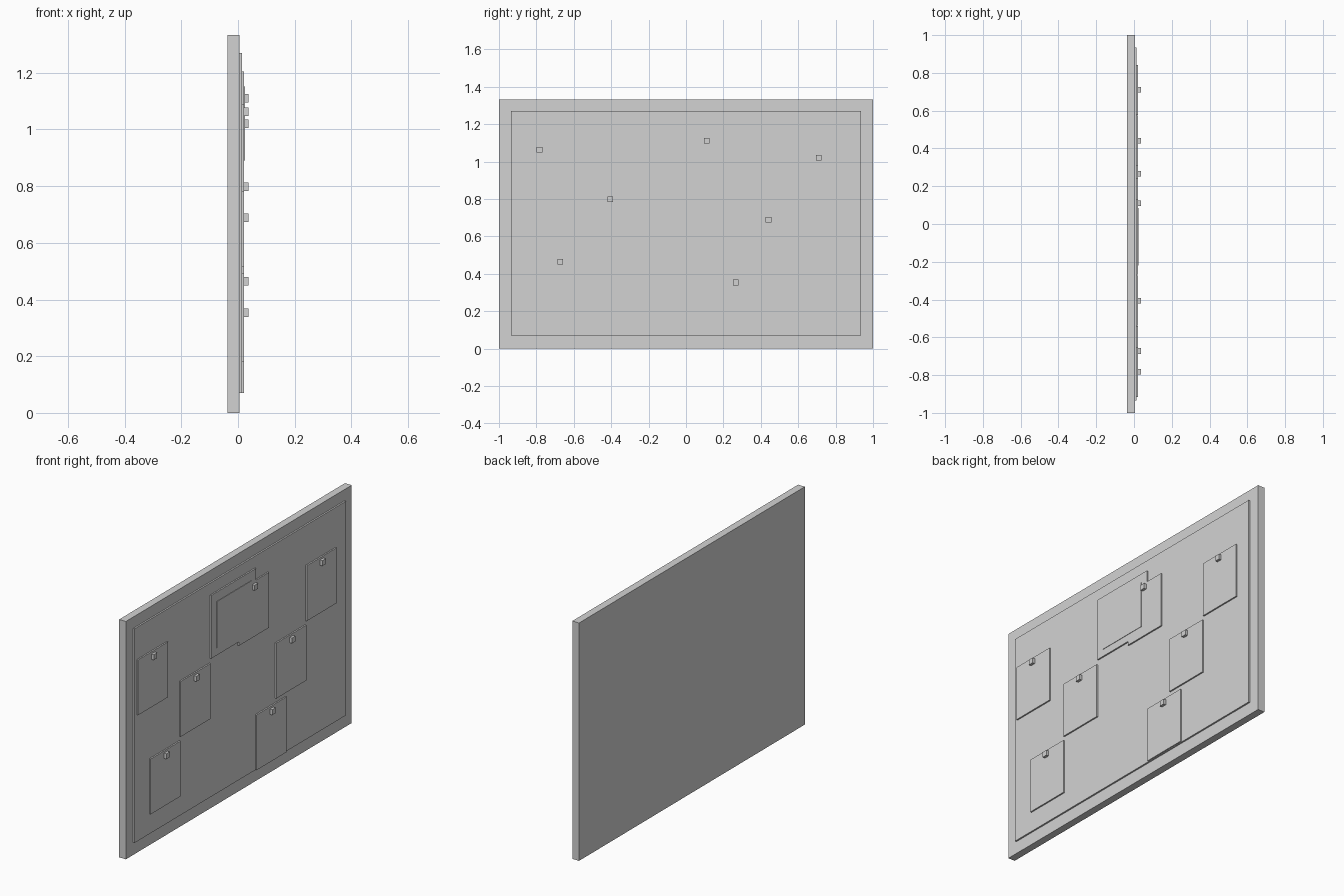
import bpy

old = bpy.data.objects.get("Cube")
if old:
    bpy.data.objects.remove(old, do_unlink=True)

# One plain grey for the whole board
grey = bpy.data.materials.new("light_grey")
grey.use_nodes = True
colour = (0.65, 0.65, 0.65, 1)
grey.diffuse_color = colour
grey.node_tree.nodes["Principled BSDF"].inputs["Base Color"].default_value = colour


def box(name, xs, ys, zs):
    """Axis-aligned box from its (low, high) limits."""
    spans = (xs, ys, zs)
    bpy.ops.mesh.primitive_cube_add(size=1, location=[sum(s) / 2 for s in spans])
    ob = bpy.context.object
    ob.name = name
    ob.scale = [s[1] - s[0] for s in spans]
    bpy.ops.object.transform_apply(location=False, rotation=False, scale=True)
    ob.data.materials.append(grey)
    return ob


BACK, BOARD, PANEL, PAPER, PIN = -0.037, 0.005, 0.014, 0.022, 0.037
NOTE_W, NOTE_H, PIN_SIZE = 0.265, 0.31, 0.03

# Backing board and the raised pinning surface
box("backing_board", (BACK, BOARD), (-1, 1), (0, 1.333))
box("pin_panel", (BOARD, PANEL), (-0.935, 0.935), (0.07, 1.27))

# Large sheet with a thin picture on it
box("large_sheet", (PANEL, PAPER), (-0.268, 0.129), (0.85, 1.204))
box("sheet_picture", (PAPER, 0.0245), (-0.22, 0.085), (0.89, 1.152))

# Pinned notes: centre y and top z of each
notes = [(-0.783, 1.09), (-0.406, 0.825), (-0.672, 0.492), (0.11, 1.138),
         (0.441, 0.716), (0.71, 1.047), (0.266, 0.381)]
for i, (y, top) in enumerate(notes, 1):
    box(f"note_{i}", (PANEL, PAPER), (y - NOTE_W / 2, y + NOTE_W / 2), (top - NOTE_H, top))
    mid = top - 0.027
    box(f"pin_{i}", (PAPER, PIN), (y - PIN_SIZE / 2, y + PIN_SIZE / 2),
        (mid - PIN_SIZE / 2, mid + PIN_SIZE / 2))
